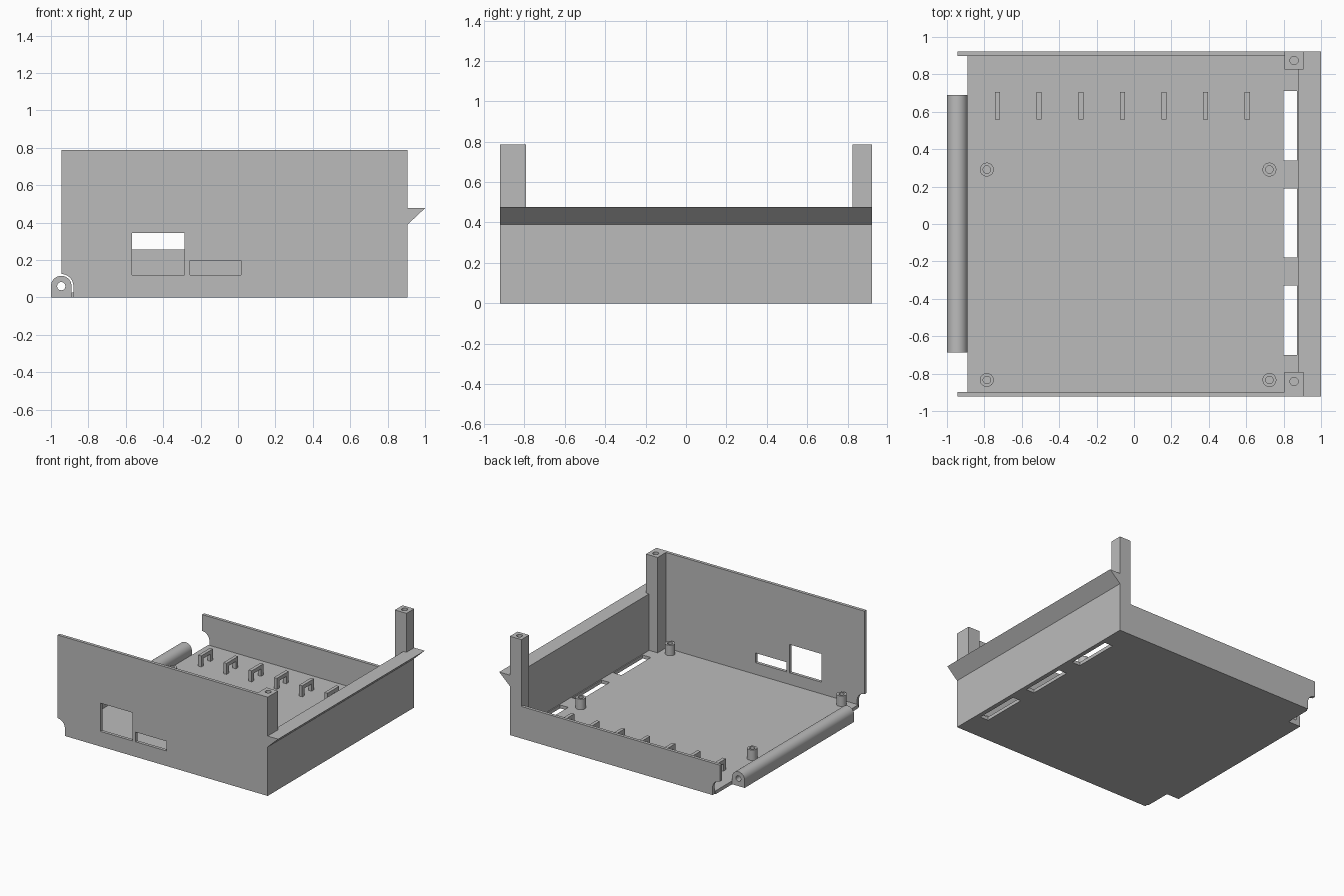
import bpy, bmesh, math
from mathutils import Vector

if "Cube" in bpy.data.objects:
    bpy.data.objects.remove(bpy.data.objects["Cube"], do_unlink=True)

grey = bpy.data.materials.new("plain grey")
grey.use_nodes = True
colour = (0.5, 0.5, 0.5, 1)
grey.diffuse_color = colour
grey.node_tree.nodes["Principled BSDF"].inputs["Base Color"].default_value = colour

FLOOR = 0.027      # floor thickness
Y_OUT, Y_IN = 0.922, 0.897
X_LEFT, X_FLOOR, X_IN, X_RIGHT = -0.945, -0.89, 0.88, 0.907
HINGE_Z, HINGE_R = 0.06, 0.055
TOP, SIDE_TOP, BACK_TOP = 0.787, 0.477, 0.255


def prism(name, outline, place, depth):
    """Extrude a 2D outline; place maps (u, v) to a 3D point."""
    bm = bmesh.new()
    face = bm.faces.new([bm.verts.new(place(u, v)) for u, v in outline])
    moved = bmesh.ops.extrude_face_region(bm, geom=[face])["geom"]
    verts = [g for g in moved if isinstance(g, bmesh.types.BMVert)]
    bmesh.ops.translate(bm, verts=verts, vec=Vector(depth))
    bmesh.ops.recalc_face_normals(bm, faces=bm.faces)
    mesh = bpy.data.meshes.new(name)
    bm.to_mesh(mesh)
    bm.free()
    mesh.materials.append(grey)
    obj = bpy.data.objects.new(name, mesh)
    bpy.context.collection.objects.link(obj)
    return obj


def xz_prism(name, outline, y0, y1):
    return prism(name, outline, lambda u, v: (u, y0, v), (0, y1 - y0, 0))


def box(name, x0, x1, y0, y1, z0, z1):
    return xz_prism(name, [(x0, z0), (x1, z0), (x1, z1), (x0, z1)], y0, y1)


def arc(cx, cy, r, a0, a1, n):
    angles = [math.radians(a0 + (a1 - a0) * i / n) for i in range(n + 1)]
    return [(cx + r * math.cos(a), cy + r * math.sin(a)) for a in angles]


def rod(name, x, y, r, z0, z1):
    return prism(name, arc(x, y, r, 0, 360, 32)[:-1], lambda u, v: (u, v, z0), (0, 0, z1 - z0))


def activate(obj):
    bpy.ops.object.select_all(action="DESELECT")
    obj.select_set(True)
    bpy.context.view_layer.objects.active = obj


def cut(obj, *cutters):
    activate(obj)
    for cutter in cutters:
        cutter.hide_render = True
        mod = obj.modifiers.new("cut", "BOOLEAN")
        mod.operation, mod.solver, mod.object = "DIFFERENCE", "EXACT", cutter
        bpy.ops.object.modifier_apply(modifier=mod.name)
        bpy.data.objects.remove(cutter, do_unlink=True)


def smooth(obj):
    activate(obj)
    bpy.ops.object.shade_smooth_by_angle(angle=math.radians(30))


# Floor with three slots along the right wall
floor = box("floor", X_FLOOR, X_IN, -Y_IN, Y_IN, 0, FLOOR)
cut(floor, *[box("slot_cutter", 0.8, 0.872, y - 0.185, y + 0.185, -0.1, 0.1)
             for y in (-0.515, 0.005, 0.525)])


# Front and back walls, notched round the hinge
def wall_outline(top):
    notch = arc(X_LEFT, HINGE_Z, 0.065, 90, 0, 12)
    return notch + [(notch[-1][0], 0), (X_RIGHT, 0), (X_RIGHT, top), (X_LEFT, top)]


front_wall = xz_prism("front_wall", wall_outline(TOP), -Y_OUT, -Y_IN)
cut(front_wall,
    box("window_cutter", -0.567, -0.285, -1, -0.8, 0.12, 0.345),
    box("port_cutter", -0.257, 0.015, -1, -0.8, 0.12, 0.197))
smooth(front_wall)
back_wall = xz_prism("back_wall", wall_outline(BACK_TOP), Y_IN, Y_OUT)
smooth(back_wall)

# Right wall and its sloping lip
box("side_wall", X_IN, X_RIGHT, -Y_IN, Y_OUT, 0, SIDE_TOP)
xz_prism("side_lip", [(X_RIGHT, 0.39), (1.0, SIDE_TOP), (X_RIGHT, SIDE_TOP)], -Y_OUT, Y_OUT)

# Corner pillars with screw holes
for name, y0, y1 in (("front_pillar", -Y_IN, -0.792), ("back_pillar", 0.825, Y_OUT)):
    pillar = box(name, 0.805, X_RIGHT, y0, y1, 0, TOP)
    y_hole = -0.842 if y0 < 0 else 0.874
    cut(pillar, rod("hole_cutter", 0.856, y_hole, 0.022, TOP - 0.2, TOP + 0.1))
    smooth(pillar)

# Hinge barrel with a pin hole
barrel = arc(X_LEFT, HINGE_Z, HINGE_R, 0, 180, 24)
hinge = xz_prism("hinge_barrel", barrel + [(-1.0, 0), (X_FLOOR, 0)], -0.687, 0.69)
pin = xz_prism("pin_cutter", arc(X_LEFT, HINGE_Z, 0.022, 0, 360, 24)[:-1], -1, 1)
cut(hinge, pin)
smooth(hinge)

# Screw standoffs
for x in (-0.787, 0.724):
    for y in (-0.834, 0.291):
        standoff = rod("standoff", x, y, 0.037, FLOOR, 0.11)
        cut(standoff, rod("hole_cutter", x, y, 0.02, FLOOR + 0.005, 0.2))
        smooth(standoff)

# Row of cable loops
y0, y1, leg, loop_top = 0.56, 0.707, 0.03, 0.115
loop = [(y0, FLOOR), (y0 + leg, FLOOR), (y0 + leg, loop_top - leg), (y1 - leg, loop_top - leg),
        (y1 - leg, FLOOR), (y1, FLOOR), (y1, loop_top), (y0, loop_top)]
for i in range(7):
    x = -0.743 + i * 0.2225
    prism("cable_loop", loop, lambda u, v: (x, u, v), (0.027, 0, 0))
